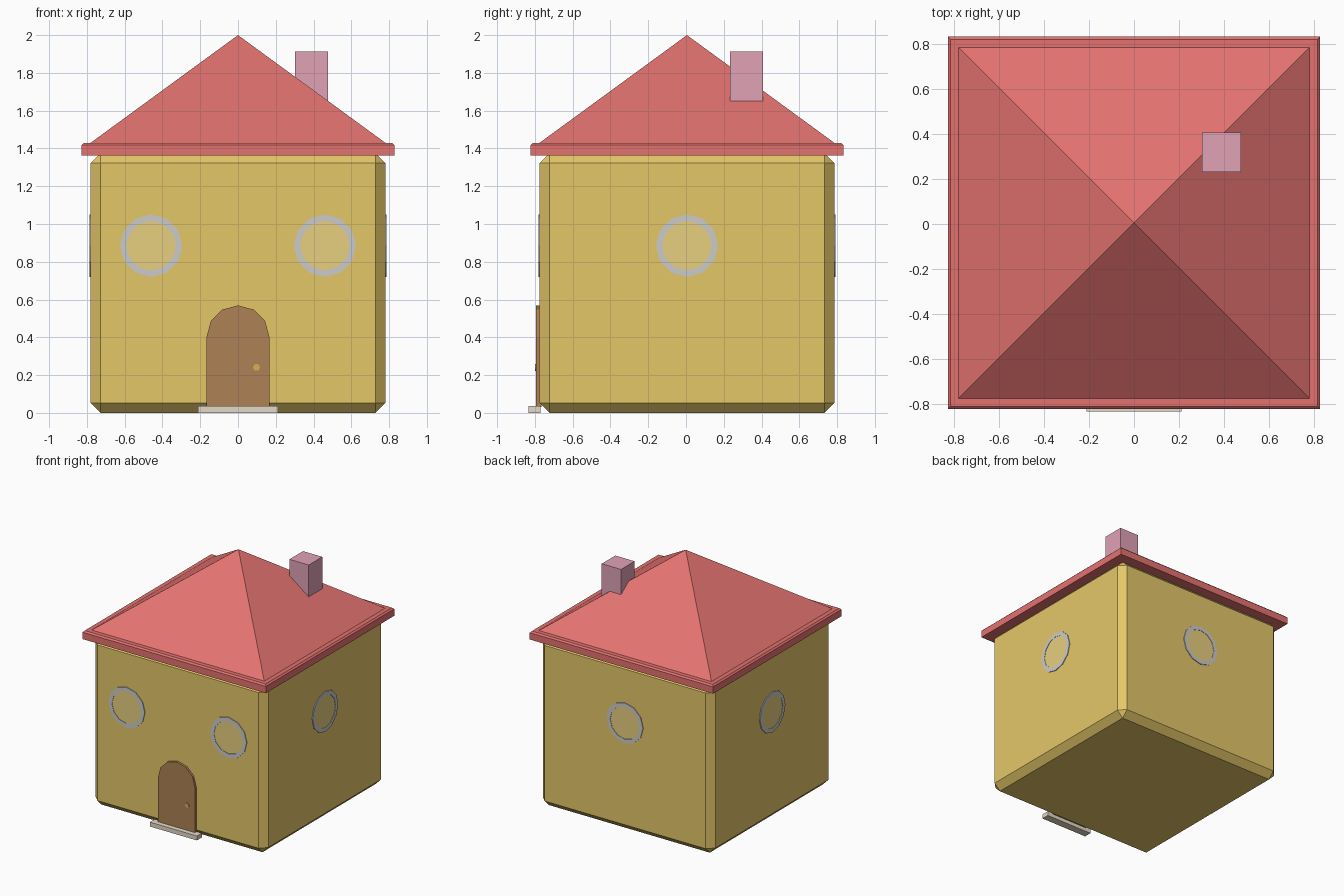
import bpy, bmesh
from math import pi, sin, cos
from mathutils import Matrix

if "Cube" in bpy.data.objects:
    bpy.data.objects.remove(bpy.data.objects["Cube"])

Y0 = 0.005  # house centre in y (the doorstep balances it)
WALL = 0.78


def material(name, rgb, alpha=1.0):
    m = bpy.data.materials.new(name)
    m.diffuse_color = (*rgb, alpha)
    m.use_nodes = True
    m.node_tree.nodes["Principled BSDF"].inputs["Base Color"].default_value = m.diffuse_color
    return m


yellow = material("wall_yellow", (0.78, 0.57, 0.14))
red = material("roof_red", (0.77, 0.17, 0.16))
pink = material("chimney_pink", (0.75, 0.36, 0.47))
white = material("frame_white", (0.85, 0.85, 0.85))
glass = material("pane_tint", (0.80, 0.62, 0.21))
brown = material("door_brown", (0.42, 0.22, 0.09))
gold = material("knob_gold", (0.70, 0.43, 0.08))
stone = material("step_stone", (0.78, 0.70, 0.57))


def finish(name, bm, mat):
    bmesh.ops.recalc_face_normals(bm, faces=bm.faces[:])
    me = bpy.data.meshes.new(name)
    bm.to_mesh(me)
    bm.free()
    me.materials.append(mat)
    ob = bpy.data.objects.new(name, me)
    bpy.context.collection.objects.link(ob)
    return ob


def box(name, lo, hi, mat, chamfer=0):
    bm = bmesh.new()
    bmesh.ops.create_cube(bm, size=1)
    for v in bm.verts:
        v.co = [(a + b) / 2 + c * (b - a) for a, b, c in zip(lo, hi, v.co)]
    if chamfer:
        bmesh.ops.bevel(bm, geom=bm.edges[:], offset=chamfer, segments=1,
                        affect='EDGES', profile=0.5)
    return finish(name, bm, mat)


def prism(name, outline, y_front, y_back, mat):
    """Extrude an (x, z) outline along y."""
    bm = bmesh.new()
    f = bm.faces.new([bm.verts.new((x, y_front, z)) for x, z in outline])
    new = bmesh.ops.extrude_face_region(bm, geom=[f])["geom"]
    bmesh.ops.translate(bm, vec=(0, y_back - y_front, 0),
                        verts=[g for g in new if isinstance(g, bmesh.types.BMVert)])
    return finish(name, bm, mat)


def circle(r, n, cx=0, cz=0):
    return [(cx + r * cos(2 * pi * i / n), cz + r * sin(2 * pi * i / n)) for i in range(n)]


def window(name, x, z, angle):
    """Twelve-sided frame and pane on the front wall, turned about z."""
    bm = bmesh.new()
    rings = [[bm.verts.new((px, y, pz)) for px, pz in circle(r, 12, x, z)]
             for r, y in ((0.165, -0.77), (0.165, -0.786), (0.132, -0.786), (0.132, -0.77))]
    for a, b in zip(rings, rings[1:] + rings[:1]):
        for i in range(12):
            j = (i + 1) % 12
            bm.faces.new((a[i], a[j], b[j], b[i]))
    frame = finish(name + "_frame", bm, white)
    pane = prism(name + "_pane", circle(0.134, 12, x, z), -0.783, -0.77, glass)
    for ob in (frame, pane):
        ob.matrix_world = Matrix.Translation((0, Y0, 0)) @ Matrix.Rotation(angle, 4, 'Z')


# chamfered house body
box("walls", (-WALL, Y0 - WALL, 0), (WALL, Y0 + WALL, 1.375), yellow, 0.052)

# roof: eaves slab with chamfered rim, then a pyramid
bm = bmesh.new()
levels = [(0.828, 1.362), (0.828, 1.418), (0.816, 1.43), (0.78, 1.43)]
loops = [[bm.verts.new((sx * h, Y0 + sy * h, z))
          for sx, sy in ((-1, -1), (1, -1), (1, 1), (-1, 1))] for h, z in levels]
bm.faces.new(loops[0])
apex = bm.verts.new((0, Y0, 2))
for i in range(4):
    j = (i + 1) % 4
    for a, b in zip(loops, loops[1:]):
        bm.faces.new((a[i], a[j], b[j], b[i]))
    bm.faces.new((loops[-1][i], loops[-1][j], apex))
finish("roof", bm, red)

# chimney
box("chimney", (0.302, 0.232, 1.65), (0.476, 0.407, 1.912), pink)

# windows: two in front, one on each other side
for name, x, angle in (("front_left_window", -0.46, 0), ("front_right_window", 0.46, 0),
                       ("right_window", 0, pi / 2), ("back_window", 0, pi),
                       ("left_window", 0, -pi / 2)):
    window(name, x, 0.885, angle)

# arched door, knob and doorstep
arch = [(0.166 * cos(pi * i / 6), 0.403 + 0.166 * sin(pi * i / 6)) for i in range(7)]
prism("door", [(0.166, 0.03)] + arch + [(-0.166, 0.03)], -0.793, -0.765, brown)
prism("door_knob", circle(0.018, 12, 0.098, 0.241), -0.799, -0.79, gold)
box("doorstep", (-0.212, -0.833, 0), (0.212, -0.77, 0.036), stone)
